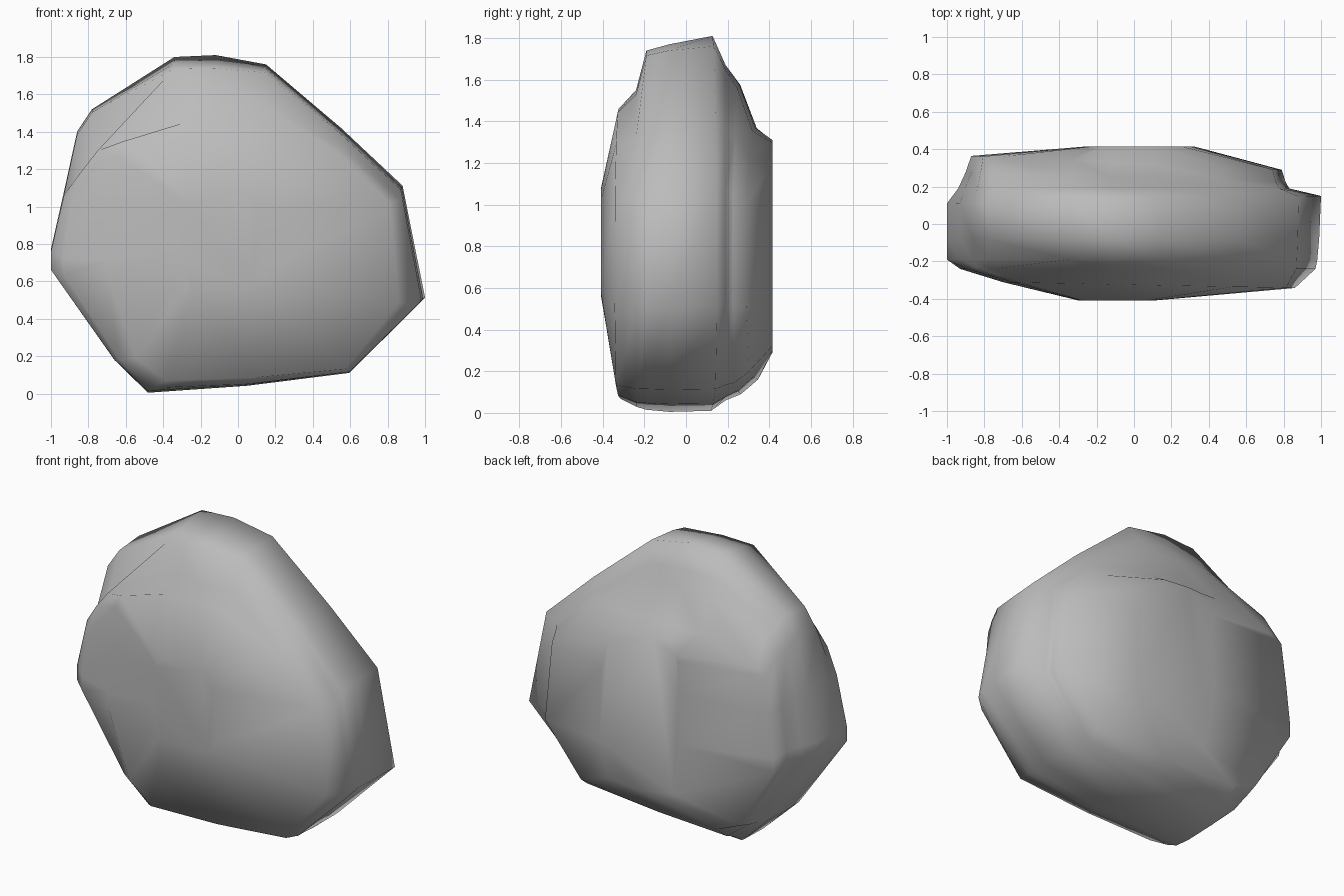
import bpy, bmesh

cube = bpy.data.objects.get("Cube")
if cube:
    bpy.data.objects.remove(cube, do_unlink=True)

# Grey stone material
stone = bpy.data.materials.new("grey stone")
stone.use_nodes = True
grey = (0.5, 0.5, 0.5, 1)
stone.diffuse_color = grey
stone.node_tree.nodes["Principled BSDF"].inputs["Base Color"].default_value = grey

# Irregular outline of the slab (x, z)
outline = [(-1, .77), (-1, .67), (-.66, .18), (-.48, 0), (.05, .04), (.6, .11), (1, .51),
           (.88, 1.11), (.55, 1.42), (.15, 1.76), (-.12, 1.81), (-.34, 1.8),
           (-.78, 1.52), (-.86, 1.4), (-.93, 1.08)]

# Layers from front to back: depth, slant, left, right, bottom and top limits
layers = [(-.408, 0, -.3, .12, .56, 1.08),
          (-.325, -.02, -.7, .86, .07, 1.46),
          (-.24, 0, -.93, .97, .03, 1.55),
          (-.19, 0, -1, .98, .015, 1.74),
          (-.08, 0, -1, .99, .005, 1.77),
          (.13, .02, -1, 1, .01, 1.81),
          (.19, 0, -.94, .83, .06, 1.67),
          (.25, -.03, -.9, .81, .09, 1.58),
          (.325, -.045, -.87, .79, .16, 1.37),
          (.415, 0, -.25, .32, .29, 1.31)]


def trim(value, low, high, start, end):
    """Halfway between cutting off at the limits and shrinking to them."""
    cut = min(max(value, low), high)
    shrunk = low + (value - start) / (end - start) * (high - low)
    return (cut + shrunk) / 2


bm = bmesh.new()
rings = []
for depth, slant, x0, x1, z0, z1 in layers:
    ring = []
    for x, z in outline:
        px = trim(x, x0, x1, -1, 1)
        pz = trim(z, z0, z1, 0, 1.81)
        # Front lobe is chipped away at its upper right shoulder
        if depth < -.1:
            pz = min(pz, 2.26 + 1.28 * px)
        ring.append(bm.verts.new((px, depth + slant * px, pz)))
    rings.append(ring)

# Walls between layers, then the front and back caps
n = len(outline)
for a, b in zip(rings, rings[1:]):
    for i in range(n):
        j = (i + 1) % n
        bm.faces.new((a[i], a[j], b[j], b[i]))
bm.faces.new(rings[0])
bm.faces.new(rings[-1])
bmesh.ops.recalc_face_normals(bm, faces=bm.faces)
for f in bm.faces:
    f.smooth = True

mesh = bpy.data.meshes.new("flat_rock")
bm.to_mesh(mesh)
bm.free()
mesh.materials.append(stone)
rock = bpy.data.objects.new("flat_rock", mesh)
bpy.context.collection.objects.link(rock)
